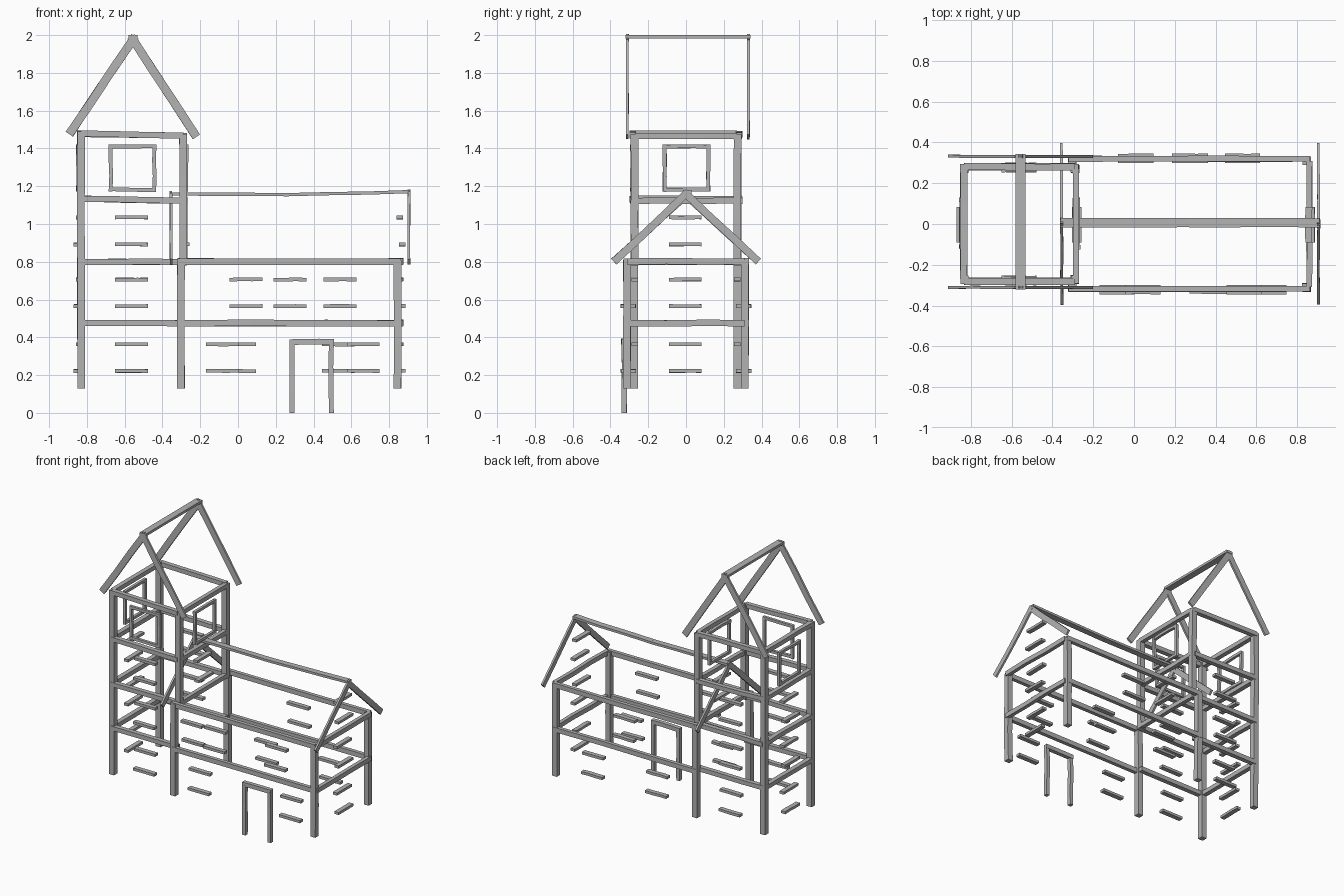
import bpy, bmesh, math, random
from mathutils import Vector

if "Cube" in bpy.data.objects:
    bpy.data.objects.remove(bpy.data.objects["Cube"])

random.seed(4)
timber = bpy.data.materials.new("grey timber")
timber.diffuse_color = (0.45, 0.45, 0.45, 1)
timber.use_nodes = True
timber.node_tree.nodes["Principled BSDF"].inputs["Base Color"].default_value = timber.diffuse_color


def beam(bm, a, b, w, h, up=(0, 0, 1), cuts=3, wobble=0.002):
    """Slightly uneven beam from a to b: w across, h along the up direction."""
    a, b = Vector(a), Vector(b)
    d = (b - a).normalized()
    side = d.cross(Vector(up)).normalized()
    top = side.cross(d)
    rings = []
    for i in range(cuts + 1):
        c = a.lerp(b, i / cuts)
        c += (side + top) * random.uniform(-wobble, wobble)
        rings.append([bm.verts.new(c + side * sx * w / 2 + top * sz * h / 2)
                      for sx, sz in ((-1, -1), (1, -1), (1, 1), (-1, 1))])
    for r, s in zip(rings, rings[1:]):
        for k in range(4):
            bm.faces.new((r[k], r[(k + 1) % 4], s[(k + 1) % 4], s[k]))
    bm.faces.new(rings[0][::-1])
    bm.faces.new(rings[-1])


def part(name, beams):
    bm = bmesh.new()
    for args in beams:
        beam(bm, *args)
    bmesh.ops.recalc_face_normals(bm, faces=bm.faces)
    me = bpy.data.meshes.new(name)
    bm.to_mesh(me)
    bm.free()
    me.materials.append(timber)
    ob = bpy.data.objects.new(name, me)
    bpy.context.collection.objects.link(ob)


UP = (0, 0, 1)
Y = (0, 1, 0)
TL, TR, TY = -0.832, -0.290, 0.272      # tower left, right, half depth
HL, HR, HY = -0.302, 0.845, 0.312       # hall left, right, half depth

# Corner posts
part("tower_posts",
     [((TL, s * TY, 0.13), (TL, s * TY, 1.49), 0.04, 0.04, Y) for s in (-1, 1)] +
     [((TR, s * TY, 0.78), (TR, s * TY, 1.475), 0.04, 0.04, Y) for s in (-1, 1)])
part("hall_posts", [((x, s * HY, 0.13), (x, s * HY, 0.81), 0.04, 0.04, Y)
                    for x in (HL, HR) for s in (-1, 1)])

# Horizontal rails of the tower
rails = []
for z, drop in ((0.475, 0), (0.80, 0), (1.134, 0.01), (1.478, 0.012)):
    for s in (-1, 1):
        rails.append(((TL, s * 0.28, z), (TR, s * 0.28, z - drop), 0.034, 0.032))
    rails.append(((TL - 0.003, -0.27, z), (TL - 0.003, 0.27, z), 0.034, 0.032))
    if z > 0.5:
        rails.append(((-0.284, -0.27, z - drop), (-0.284, 0.27, z - drop), 0.03, 0.032))
part("tower_rails", rails)

# Horizontal rails of the hall
rails = []
for z in (0.475, 0.802):
    for s in (-1, 1):
        rails.append(((-0.32, s * 0.319, z), (0.86, s * 0.319, z), 0.028, 0.034))
    rails.append(((0.86, -0.31, z), (0.86, 0.31, z), 0.028, 0.034))
part("hall_rails", rails)

# Tower roof frame
rafters = []
for y in (-0.31, 0.332):
    rafters.append(((-0.893, y, 1.475), (-0.544, y, 1.993), 0.014, 0.045, (-1, 0, 1)))
    rafters.append(((-0.219, y, 1.462), (-0.566, y, 1.993), 0.014, 0.045, (1, 0, 1)))
part("tower_rafters", rafters)
part("tower_ridge", [((-0.556, -0.32, 1.991), (-0.556, 0.342, 1.991), 0.05, 0.018,
                      UP, 3, 0)])

# Hall roof frame
rafters = []
for x, top in ((-0.355, 1.16), (0.905, 1.168)):
    for s in (-1, 1):
        rafters.append(((x, s * 0.382, 0.80), (x, -s * 0.01, top), 0.014, 0.04, (0, s, 1)))
part("hall_rafters", rafters)
part("hall_ridge", [((-0.36, 0.007, 1.158), (0.27, 0.007, 1.155), 0.045, 0.017),
                    ((0.27, 0.007, 1.155), (0.91, 0.007, 1.17), 0.045, 0.017)])


# Square window frames on the front, left and right tower faces
def frame(place):
    lo, hi, z0, z1 = -0.115, 0.115, 1.182, 1.41
    return [(place(u, z0 - 0.01), place(u, z1 + 0.01), 0.02, 0.02, Y) for u in (lo, hi)] + \
           [(place(lo - 0.008, z), place(hi + 0.008, z), 0.02, 0.02) for z in (z0, z1)]


part("front_window_frame", frame(lambda u, z: (-0.558 + u, -0.285, z)))
for x, n in ((-0.846, "left"), (-0.275, "right")):
    part(n + "_window_frame", frame(lambda u, z: (x, u + 0.003, z)))

# Door frame
part("door_frame",
     [((x, -0.327, 0), (x, -0.327, 0.37), 0.026, 0.028, Y) for x in (0.286, 0.493)] +
     [((0.272, -0.327, 0.376), (0.507, -0.327, 0.376), 0.03, 0.03)])

# Loose wall planks: two per storey, the lower of each pair stands out more
low, mid, high = (0.222, 0.363), (0.565, 0.706), (0.892, 1.035)


def outset(z):
    return 0.003 if z in (low[0], mid[0], high[0]) else -0.009


def planks_x(x0, x1, y, heights):
    s = math.copysign(1, y)
    return [((x0, y + s * outset(z), z), (x1, y + s * outset(z), z),
             0.034, 0.019, UP, 3, 0.001) for z in heights]


def planks_y(x, out, heights):
    return [((x + out * outset(z), -0.09, z), (x + out * outset(z), 0.083, z),
             0.034, 0.019, UP, 3, 0.001) for z in heights]


tower = []
for y in (-0.28, 0.28):
    tower += planks_x(-0.65, -0.477, y, low + mid + high)
tower += planks_y(-0.85, -1, low + mid + high) + planks_y(-0.278, 1, high)
part("tower_planks", tower)

F, B = -0.325, 0.325
part("hall_planks",
     planks_y(0.866, 1, low + mid + high) +
     planks_x(-0.17, 0.003, F, low) + planks_x(0.577, 0.748, F, low) +
     planks_x(-0.078, 0.095, B, low) + planks_x(0.445, 0.618, B, low) +
     planks_x(-0.045, 0.13, F, mid) + planks_x(0.453, 0.627, F, mid) +
     planks_x(0.187, 0.363, B, mid))
